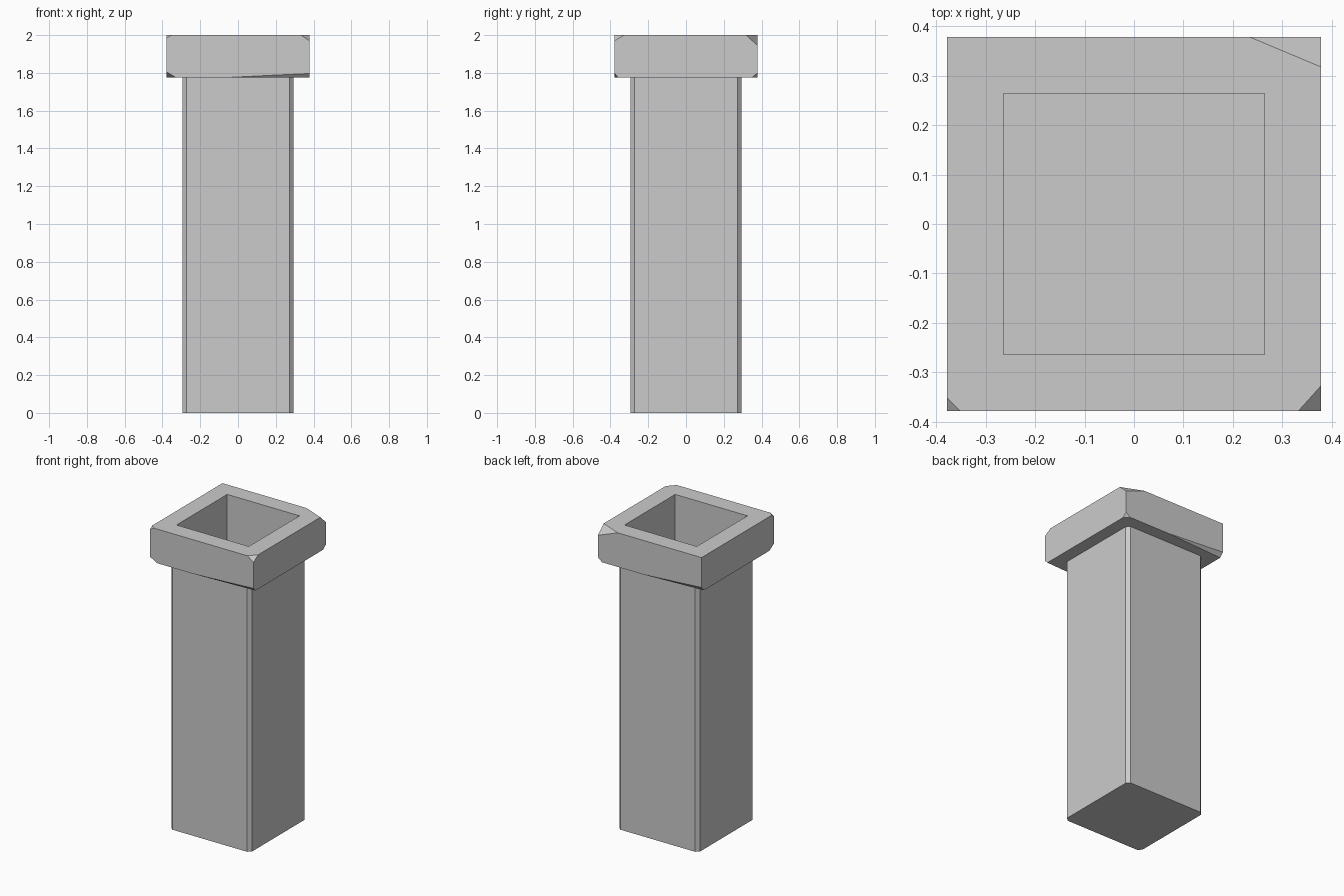
import bpy
import bmesh
from mathutils import Matrix, Vector

default = bpy.data.objects.get("Cube")
if default:
    bpy.data.objects.remove(default, do_unlink=True)

SHAFT_HALF, CAP_HALF, HOLE_HALF = 0.295, 0.378, 0.264
CAP_BOTTOM, TOP = 1.775, 2.0

stone = bpy.data.materials.new("light_grey_stone")
stone.use_nodes = True
grey = (0.6, 0.6, 0.6, 1.0)
stone.diffuse_color = grey
stone.node_tree.nodes["Principled BSDF"].inputs["Base Color"].default_value = grey


def box(half, bottom, top):
    """Square block between two heights, as a bmesh."""
    bm = bmesh.new()
    size = Matrix.Diagonal((2 * half, 2 * half, top - bottom, 1))
    lift = Matrix.Translation((0, 0, (top + bottom) / 2))
    bmesh.ops.create_cube(bm, size=1, matrix=lift @ size)
    return bm


def finish(bm, name):
    """Turn a bmesh into a named, coloured object."""
    bmesh.ops.recalc_face_normals(bm, faces=bm.faces[:])
    mesh = bpy.data.meshes.new(name)
    bm.to_mesh(mesh)
    bm.free()
    mesh.materials.append(stone)
    obj = bpy.data.objects.new(name, mesh)
    bpy.context.collection.objects.link(obj)
    return obj


def chip(bm, side, cut):
    """Slice one corner off the cap; cut gives the run along x, y and z."""
    sx, sy, sz = side
    dx, dy, dz = cut
    corner_z = TOP if sz > 0 else CAP_BOTTOM
    point = Vector((sx * (CAP_HALF - dx), sy * CAP_HALF, corner_z))
    normal = Vector((sx / dx, sy / dy, sz / dz)).normalized()
    geom = bm.verts[:] + bm.edges[:] + bm.faces[:]
    result = bmesh.ops.bisect_plane(bm, geom=geom, plane_co=point,
                                    plane_no=normal, clear_outer=True)
    rim = [e for e in result["geom_cut"] if isinstance(e, bmesh.types.BMEdge)]
    bmesh.ops.holes_fill(bm, edges=rim, sides=0)


# Shaft with narrow chamfers on its upright edges
bm = box(SHAFT_HALF, 0, CAP_BOTTOM)
upright = [e for e in bm.edges if abs(e.verts[0].co.z - e.verts[1].co.z) > 1]
bmesh.ops.bevel(bm, geom=upright, offset=0.022, segments=1, affect='EDGES')
shaft = finish(bm, "shaft")

# Cap with chipped corners
bm = box(CAP_HALF, CAP_BOTTOM, TOP)
chips = [
    ((1, 1, 1), (0.143, 0.06, 0.055)),
    ((1, -1, 1), (0.045, 0.05, 0.03)),
    ((-1, -1, 1), (0.026, 0.026, 0.016)),
    ((1, 1, -1), (0.03, 0.03, 0.025)),
    ((1, -1, -1), (0.45, 0.02, 0.022)),
    ((-1, -1, -1), (0.05, 0.05, 0.03)),
    ((-1, 1, -1), (0.43, 0.025, 0.028)),
]
for side, cut in chips:
    chip(bm, side, cut)
cap = finish(bm, "cap")

# Square shaft hole cut down through cap and shaft
cutter = finish(box(HOLE_HALF, 0.03, TOP + 0.2), "hole_cutter")
cutter.hide_render = True
for part in (shaft, cap):
    hollow = part.modifiers.new("hollow", 'BOOLEAN')
    hollow.operation = 'DIFFERENCE'
    hollow.solver = 'EXACT'
    hollow.object = cutter
    bpy.context.view_layer.objects.active = part
    bpy.ops.object.modifier_apply(modifier=hollow.name)
bpy.data.objects.remove(cutter, do_unlink=True)
